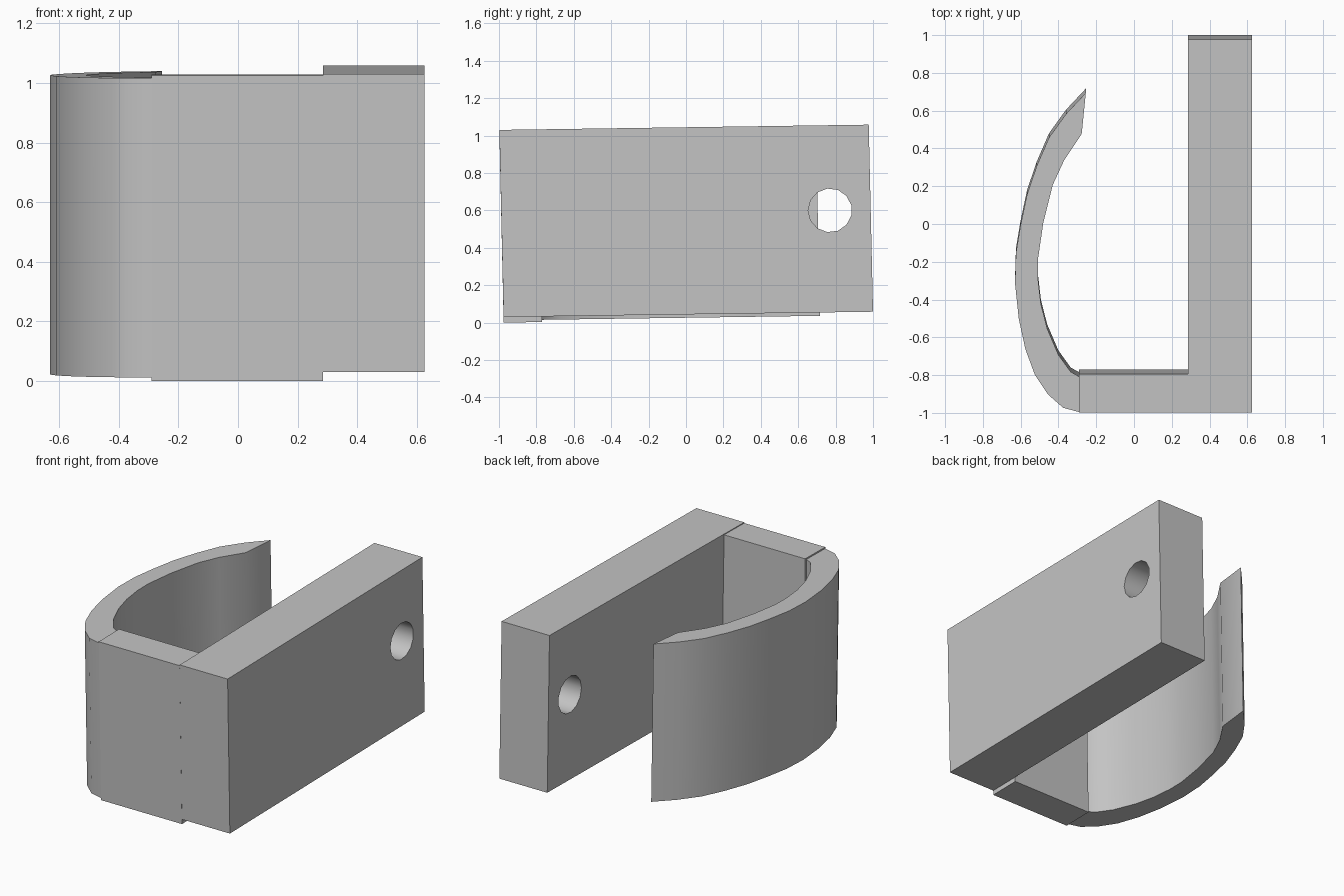
import bpy, bmesh, math

cube = bpy.data.objects.get("Cube")
if cube:
    bpy.data.objects.remove(cube, do_unlink=True)

SLOPE = 0.0142   # rise of every part towards the back
LEAN = -0.023    # forward lean of every part over its height
FRONT = -0.975

grey = bpy.data.materials.new("plain grey")
grey.use_nodes = True
grey.diffuse_color = (0.55, 0.55, 0.55, 1)
grey.node_tree.nodes["Principled BSDF"].inputs["Base Color"].default_value = grey.diffuse_color


def prism(name, outline, base, height):
    """Leaning prism over an outline given in plan at floor level."""
    bm = bmesh.new()
    low = [bm.verts.new((x, y, base + SLOPE * (y - FRONT))) for x, y in outline]
    high = [bm.verts.new((v.co.x, v.co.y + LEAN, v.co.z + height)) for v in low]
    bm.faces.new(low)
    bm.faces.new(high)
    for i in range(len(low)):
        j = (i + 1) % len(low)
        bm.faces.new((low[i], low[j], high[j], high[i]))
    bmesh.ops.recalc_face_normals(bm, faces=bm.faces)
    mesh = bpy.data.meshes.new(name)
    bm.to_mesh(mesh)
    bm.free()
    mesh.materials.append(grey)
    obj = bpy.data.objects.new(name, mesh)
    bpy.context.collection.objects.link(obj)
    return obj


def rectangle(x0, x1, y0, y1):
    return [(x0, y0), (x1, y0), (x1, y1), (x0, y1)]


def smooth(obj):
    bpy.ops.object.select_all(action="DESELECT")
    obj.select_set(True)
    bpy.context.view_layer.objects.active = obj
    bpy.ops.object.shade_smooth_by_angle(angle=math.radians(32))


# Mounting block and the slab joining it to the hook
block = prism("mounting_block", rectangle(0.285, 0.625, FRONT, 1.0), 0.03, 1.0)
slab = prism("front_slab", rectangle(-0.29, 0.285, FRONT, -0.77), 0.0, 1.025)

# Curved hook, outer edge then inner edge
outer = [(-0.29, -0.973), (-0.375, -0.95), (-0.455, -0.88), (-0.525, -0.775),
         (-0.575, -0.64), (-0.61, -0.48), (-0.63, -0.29), (-0.625, -0.13),
         (-0.6, 0.02), (-0.566, 0.18), (-0.515, 0.33), (-0.45, 0.48),
         (-0.36, 0.605), (-0.255, 0.717)]
inner = [(-0.277, 0.5), (-0.37, 0.36), (-0.43, 0.23), (-0.48, 0.03),
         (-0.508, -0.16), (-0.508, -0.27), (-0.493, -0.4), (-0.46, -0.53),
         (-0.4, -0.67), (-0.335, -0.76), (-0.29, -0.785)]
hook = prism("curved_hook", outer + inner, 0.012, 1.004)
smooth(hook)

# Screw hole through the block
bpy.ops.mesh.primitive_cylinder_add(vertices=13, radius=0.117, depth=1,
                                    location=(0.455, 0.77, 0.6),
                                    rotation=(0, math.pi / 2, 0))
cutter = bpy.context.object
cutter.name = "hole_cutter"
# Point one corner of the hole to the front
cutter.rotation_euler = (math.pi, math.pi / 2, 0)
cutter.data.materials.append(grey)
bpy.context.view_layer.update()
cut = block.modifiers.new("screw hole", "BOOLEAN")
cut.operation = "DIFFERENCE"
cut.solver = "EXACT"
cut.object = cutter
bpy.ops.object.select_all(action="DESELECT")
block.select_set(True)
bpy.context.view_layer.objects.active = block
bpy.ops.object.modifier_apply(modifier=cut.name)
bpy.data.objects.remove(cutter, do_unlink=True)
smooth(block)
